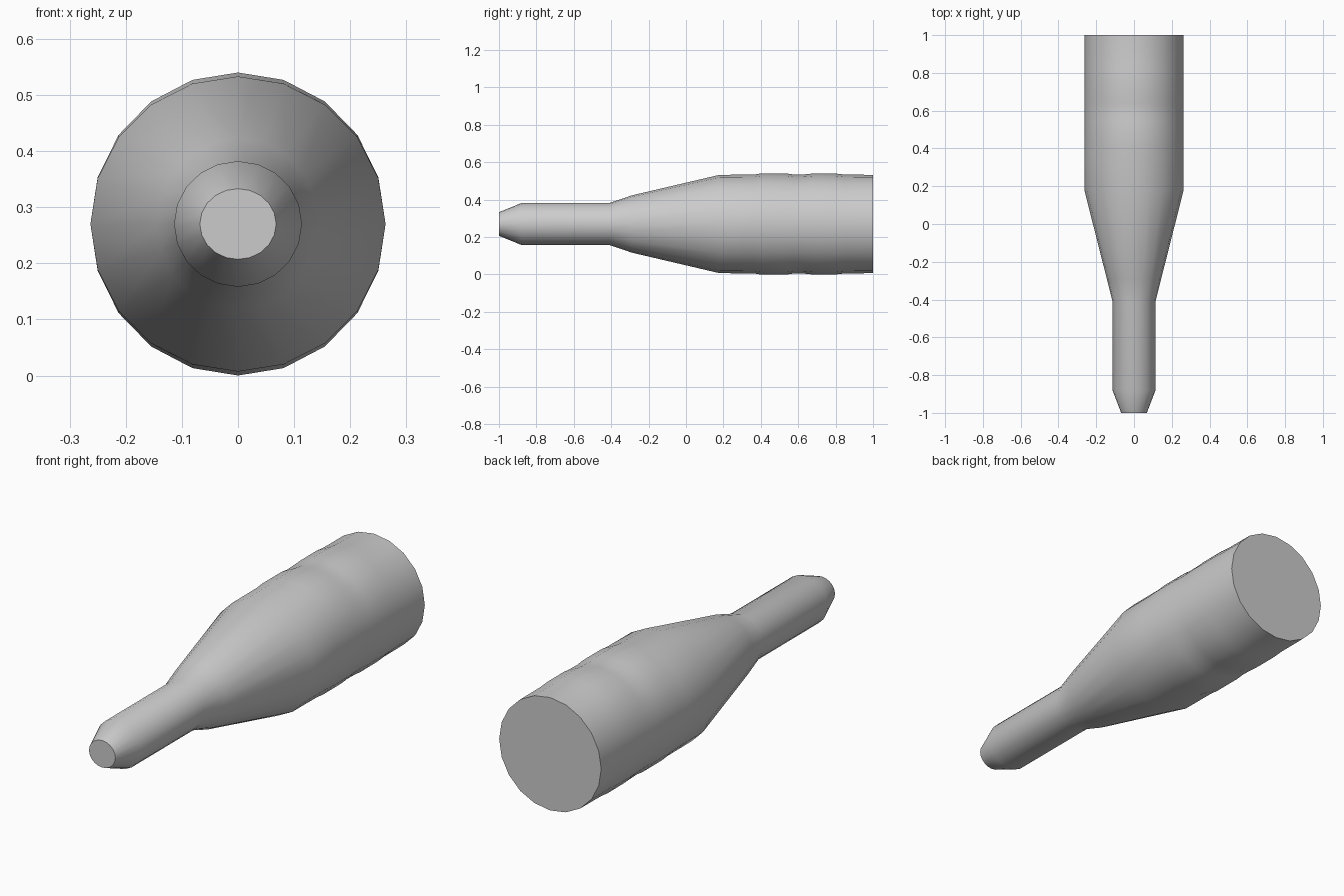
import bpy, bmesh, math

if "Cube" in bpy.data.objects:
    bpy.data.objects.remove(bpy.data.objects["Cube"])

SIDES = 20
CENTRE_Z = 0.27

# Body outline from tip to base: (y, half width, half height)
PROFILE = [
    (-1.0, 0.068, 0.063), (-0.88, 0.114, 0.112), (-0.41, 0.114, 0.112),
    (-0.29, 0.144, 0.153), (0.18, 0.263, 0.263), (0.36, 0.263, 0.264),
    (0.40, 0.263, 0.27), (0.54, 0.263, 0.27), (0.58, 0.263, 0.264),
    (0.64, 0.263, 0.266), (0.68, 0.263, 0.27), (0.80, 0.263, 0.27),
    (0.85, 0.263, 0.264), (1.0, 0.263, 0.263),
]


def lathe(name, profile):
    bm = bmesh.new()
    rings = []
    for y, rx, rz in profile:
        angles = [2 * math.pi * i / SIDES for i in range(SIDES)]
        rings.append([bm.verts.new((rx * math.cos(a), y, CENTRE_Z + rz * math.sin(a)))
                      for a in angles])
    for a, b in zip(rings, rings[1:]):
        for i in range(SIDES):
            j = (i + 1) % SIDES
            bm.faces.new((a[i], a[j], b[j], b[i]))
    # Flat tip and base caps
    bm.faces.new(rings[0])
    bm.faces.new(rings[-1])
    bmesh.ops.recalc_face_normals(bm, faces=bm.faces)
    mesh = bpy.data.meshes.new(name)
    bm.to_mesh(mesh)
    bm.free()
    obj = bpy.data.objects.new(name, mesh)
    bpy.context.collection.objects.link(obj)
    return obj


# Bottle-shaped body lying along y
body = lathe("tapered_body", PROFILE)
bpy.context.view_layer.objects.active = body
body.select_set(True)
bpy.ops.object.shade_smooth_by_angle(angle=math.radians(35))
